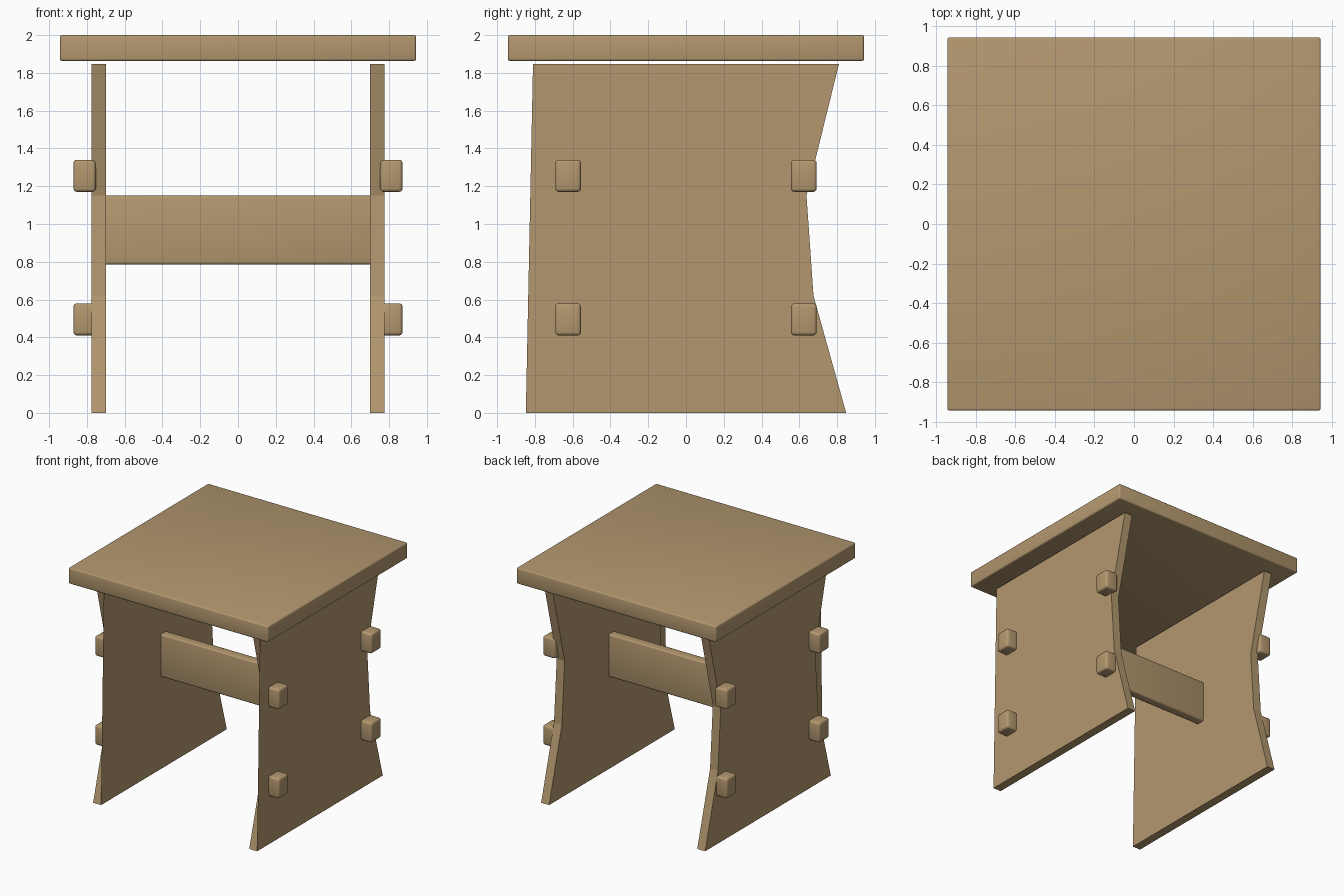
import bpy
import bmesh

old = bpy.data.objects.get("Cube")
if old:
    bpy.data.objects.remove(old, do_unlink=True)

# Single wood colour
wood = bpy.data.materials.new("light_wood")
wood.use_nodes = True
colour = (0.45, 0.312, 0.158, 1)
wood.diffuse_color = colour
bsdf = next(n for n in wood.node_tree.nodes if n.type == 'BSDF_PRINCIPLED')
bsdf.inputs["Base Color"].default_value = colour
bsdf.inputs["Roughness"].default_value = 0.8


def add_object(name, bm):
    mesh = bpy.data.meshes.new(name)
    bm.to_mesh(mesh)
    bm.free()
    mesh.materials.append(wood)
    obj = bpy.data.objects.new(name, mesh)
    bpy.context.collection.objects.link(obj)
    return obj


def rounded_box(name, low, high, radius):
    """Box between two corners with softened edges."""
    bm = bmesh.new()
    bmesh.ops.create_cube(bm, size=1)
    for v in bm.verts:
        v.co = [l + (c + 0.5) * (h - l) for c, l, h in zip(v.co, low, high)]
    bmesh.ops.bevel(bm, geom=bm.edges[:], offset=radius, segments=3,
                    profile=0.5, affect='EDGES')
    obj = add_object(name, bm)
    bpy.ops.object.select_all(action='DESELECT')
    obj.select_set(True)
    bpy.context.view_layer.objects.active = obj
    bpy.ops.object.shade_smooth_by_angle(angle=0.7)
    return obj


# Waisted outline of a side panel: back edge upward, then front edge downward
back_edge = [(0.848, 0), (0.675, 0.62), (0.638, 1.15), (0.81, 1.848)]
outline = back_edge + [(-y, z) for y, z in reversed(back_edge)]


def side_panel(name, x0, x1):
    bm = bmesh.new()
    near = [bm.verts.new((x0, y, z)) for y, z in outline]
    far = [bm.verts.new((x1, y, z)) for y, z in outline]
    bm.faces.new(near[::-1])
    bm.faces.new(far)
    for i in range(len(outline)):
        j = (i + 1) % len(outline)
        bm.faces.new((near[i], near[j], far[j], far[i]))
    # Thin web that fills the front waist on the +x face
    bm.faces.new(far[4:][::-1])
    bm.normal_update()
    for face in bm.faces:
        if len(face.verts) == 4 and all(v in far for v in face.verts):
            if face.normal.x < 0:
                face.normal_flip()
    return add_object(name, bm)


# Top slab
rounded_box("seat_top", (-0.943, -0.943, 1.863), (0.943, 0.943, 2), 0.012)

# Side panels
side_panel("left_panel", 0.70, 0.775)
side_panel("right_panel", -0.775, -0.70)

# Cross rail between the panels
rounded_box("cross_rail", (-0.74, -0.04, 0.785), (0.74, 0.04, 1.15), 0.014)

# Pegs on the outside of both panels
for side, sx in (("left", 1), ("right", -1)):
    for place, sy in (("front", -1), ("back", 1)):
        for level, z in (("lower", 0.495), ("upper", 1.255)):
            x, y = sx * 0.812, sy * 0.624
            rounded_box(f"{side}_{place}_{level}_peg",
                        (x - 0.059, y - 0.068, z - 0.085),
                        (x + 0.059, y + 0.068, z + 0.085), 0.018)
